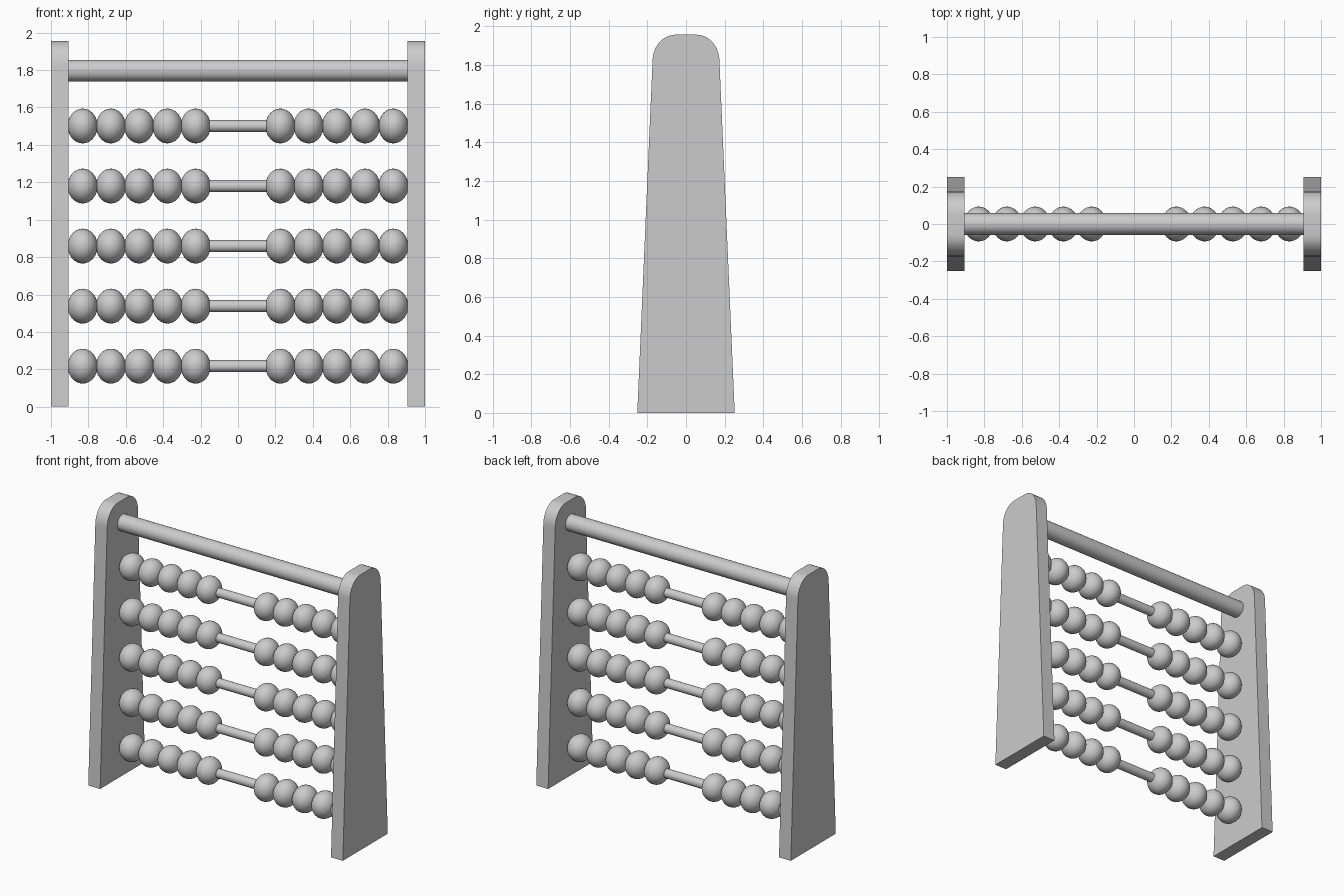
import bpy, bmesh, math

if "Cube" in bpy.data.objects:
    bpy.data.objects.remove(bpy.data.objects["Cube"])

IN, OUT, TOP = 0.907, 1.0, 1.956          # side panel inner/outer x, height
ROD_Z = [0.217 + 0.321 * i for i in range(5)]


def add(name, mesh, loc=(0, 0, 0)):
    ob = bpy.data.objects.new(name, mesh)
    ob.location = loc
    bpy.context.collection.objects.link(ob)
    return ob


def finish(bm, name, angle=35):
    bmesh.ops.recalc_face_normals(bm, faces=bm.faces)
    for f in bm.faces:
        f.smooth = True
    for e in bm.edges:
        if len(e.link_faces) == 2 and e.calc_face_angle() > math.radians(angle):
            e.smooth = False
    me = bpy.data.meshes.new(name)
    bm.to_mesh(me)
    bm.free()
    return me


def lathe_x(name, profile, segs=32):
    """Revolve (x, radius) points round the x axis and cap both ends."""
    bm = bmesh.new()
    rings = [[bm.verts.new((x, r * math.cos(2 * math.pi * k / segs),
                            r * math.sin(2 * math.pi * k / segs)))
              for k in range(segs)] for x, r in profile]
    for a, b in zip(rings, rings[1:]):
        for k in range(segs):
            n = (k + 1) % segs
            bm.faces.new((a[k], a[n], b[n], b[k]))
    bm.faces.new(rings[0])
    bm.faces.new(rings[-1])
    return finish(bm, name)


# Side panels: tapered outline with rounded top corners
half = [(0.252, 0.0)]
for i in range(11):
    t = math.radians(90 * i / 10)
    half.append((0.055 + 0.118 * math.cos(t), 1.82 + (TOP - 1.82) * math.sin(t)))
outline = half + [(-y, z) for y, z in reversed(half)]
bm = bmesh.new()
face = bm.faces.new([bm.verts.new((IN, y, z)) for y, z in outline])
ext = bmesh.ops.extrude_face_region(bm, geom=[face])
bmesh.ops.translate(bm, vec=(OUT - IN, 0, 0),
                    verts=[v for v in ext["geom"] if isinstance(v, bmesh.types.BMVert)])
panel = finish(bm, "side_panel")
add("side_panel_right", panel)
add("side_panel_left", panel).rotation_euler.z = math.pi

# Top handle bar
add("top_bar", lathe_x("top_bar", [(-IN, 0.058), (IN, 0.058)]), (0, 0, 1.797))

# Bead: flattened ball cut off where the rod passes through
RX, RZ, ROD_R = 0.08, 0.093, 0.032
a0 = math.asin(ROD_R / RZ)
angles = [a0 + (math.pi - 2 * a0) * i / 14 for i in range(15)]
bead = lathe_x("bead", [(-RX * math.cos(a), RZ * math.sin(a)) for a in angles])
rod = lathe_x("rod", [(-IN, ROD_R), (IN, ROD_R)])

# Rods, each with five beads pushed to either side
for r, z in enumerate(ROD_Z, 1):
    add(f"rod_{r}", rod, (0, 0, z))
    for side, s in (("left", -1), ("right", 1)):
        for b in range(5):
            add(f"bead_{r}_{side}_{b + 1}", bead, (s * (0.8305 - 0.151 * b), 0, z))
